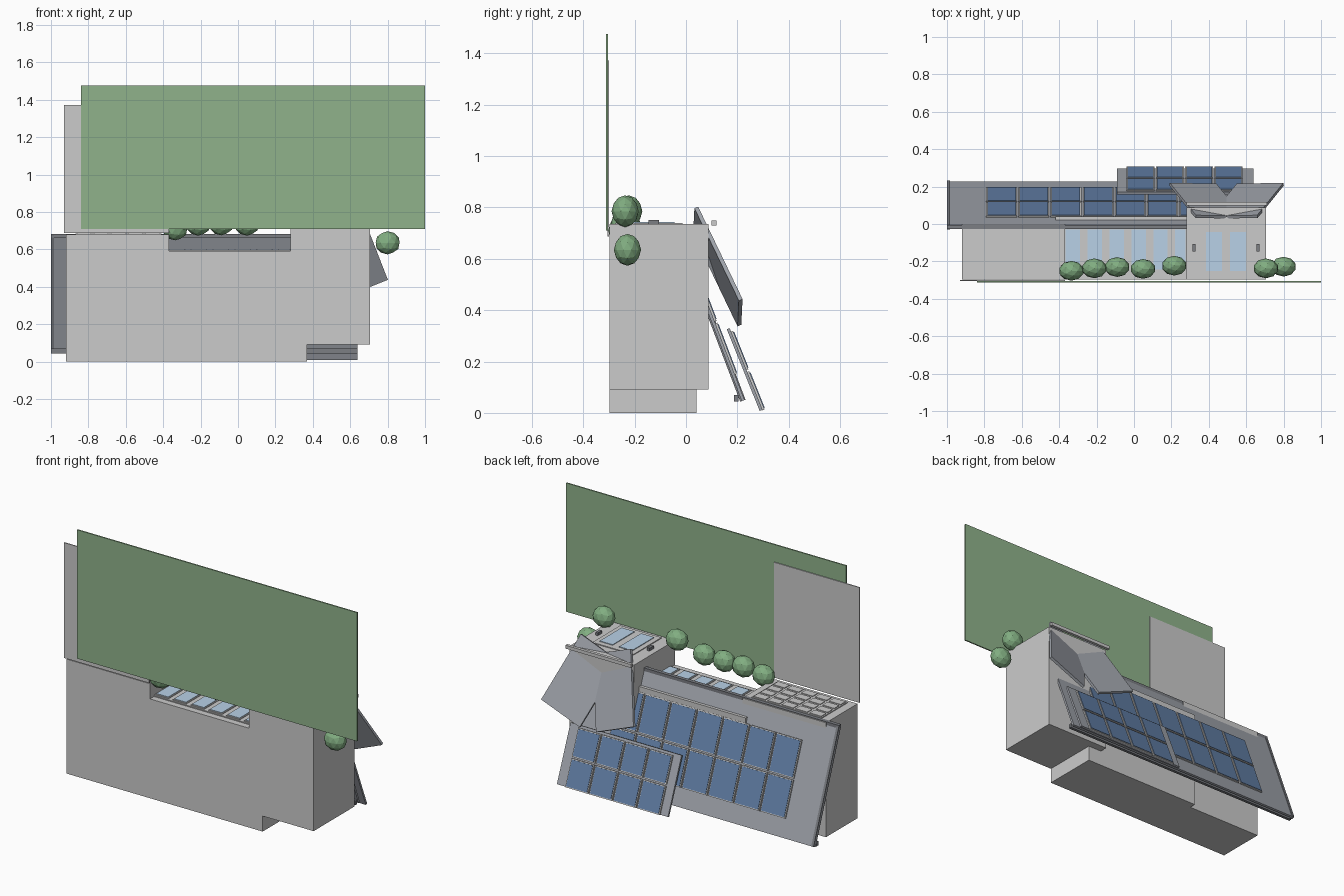
import bpy
from mathutils import Vector, Matrix

if "Cube" in bpy.data.objects:
    bpy.data.objects.remove(bpy.data.objects["Cube"])

# The house lies on its back: +y is the house's up, +z is its street side.


def mat(name, r, g, b):
    m = bpy.data.materials.new(name)
    m.diffuse_color = (r, g, b, 1)
    m.use_nodes = True
    m.node_tree.nodes["Principled BSDF"].inputs["Base Color"].default_value = m.diffuse_color
    return m


WALL = mat("wall", 0.80, 0.81, 0.82)
ROOF = mat("roof", 0.35, 0.37, 0.41)
DARK = mat("dark_trim", 0.20, 0.21, 0.23)
TRIM = mat("grey_trim", 0.62, 0.62, 0.62)
GLASS = mat("glass", 0.48, 0.64, 0.80)
SOLAR = mat("solar", 0.12, 0.21, 0.38)
GRASS = mat("grass", 0.28, 0.45, 0.26)
LEAF = mat("leaf", 0.22, 0.42, 0.22)


def box(name, x, y, z, material, frame=Matrix()):
    """Box from three (min, max) ranges, placed in an optional frame."""
    lo, hi = Vector((x[0], y[0], z[0])), Vector((x[1], y[1], z[1]))
    bpy.ops.mesh.primitive_cube_add(size=1)
    ob = bpy.context.object
    ob.name = name
    ob.data.transform(Matrix.Translation((lo + hi) / 2) @ Matrix.Diagonal((*(hi - lo), 1)))
    ob.data.transform(frame)
    ob.data.materials.append(material)
    return ob


def slope(a, b):
    """Frame with x along the house, y up the slope from a to b, z outward; plus length."""
    a, b = Vector((0, *a)), Vector((0, *b))
    v = (b - a).normalized()
    n = Vector((1, 0, 0)).cross(v)
    if n.z < 0:
        n = -n
    m = Matrix((Vector((1, 0, 0)), v, n)).transposed().to_4x4()
    m.translation = a
    return m, (b - a).length


def solar_array(name, frame, x0, pitch, cols, t0, t1):
    row = (t1 - t0) / 2
    for i in range(cols):
        for j in range(2):
            x, t = x0 + i * pitch, t0 + j * row
            box(name + "_frame", (x, x + pitch - .008), (t + .004, t + row - .004), (.0, .008), TRIM, frame)
            box(name + "_cell", (x + .006, x + pitch - .014), (t + .010, t + row - .010), (.004, .011), SOLAR, frame)


# wall volumes
box("garage", (-.92, -.37), (-.297, 0), (0, .68), WALL)
box("main_house", (-.42, .37), (-.297, .04), (0, .59), WALL)
box("entry_block", (.28, .705), (-.297, .087), (.092, .735), WALL)

# lawn and driveway
box("lawn", (-.84, 1), (-.312, -.304), (.71, 1.475), GRASS)
box("driveway", (-.93, -.37), (-.305, -.299), (.687, 1.372), TRIM)

# main roof with gutters and solar panels
fr, L = slope((-.012, .68), (.228, .05))
box("main_roof", (-1, .64), (0, L), (-.012, 0), ROOF, fr)
box("roof_edge", (-1, -.985), (0, L), (-.018, .004), DARK, fr)
solar_array("main_panel", fr, -.79, .172, 7, .19 * L, .85 * L)
box("front_gutter", (-1, .28), (-.028, -.006), (.663, .683), DARK)
box("back_gutter", (-1, .64), (.186, .204), (.044, .07), DARK)

# raised back roof with solar panels
fr, L = slope((.17, .33), (.298, .012))
box("upper_roof", (-.09, .64), (0, L), (-.012, 0), ROOF, fr)
solar_array("upper_panel", fr, -.04, .157, 4, .03 * L, L + .006)

# two tilted roof wings crossing over the entry block
CX = .495
front_outer, back_outer = Vector((.66, .04, .80)), Vector((.80, .213, .44))
inward = Vector((-.25, -.005, -.10))
quad = [front_outer, back_outer, back_outer + inward, front_outer + inward]
normal = (quad[1] - quad[0]).cross(inward).normalized()
for side, sx in (("right", 1), ("left", -1)):
    pts = [p + normal * o for o in (-.008, .008) for p in quad]
    pts = [(CX + sx * (p.x - CX), p.y, p.z) for p in pts]
    faces = [(3, 2, 1, 0), (4, 5, 6, 7)] + [(i, (i + 1) % 4, (i + 1) % 4 + 4, i + 4) for i in range(4)]
    if sx < 0:
        faces = [f[::-1] for f in faces]
    me = bpy.data.meshes.new("entry_roof_" + side)
    me.from_pydata(pts, [], faces)
    me.materials.append(ROOF)
    bpy.context.collection.objects.link(bpy.data.objects.new(me.name, me))
box("entry_beam", (.28, .71), (.10, .118), (.73, .75), TRIM)

# garage door with raised panels
box("garage_door", (-.87, -.41), (-.275, -.03), (.675, .685), TRIM)
for i in range(5):
    for j in range(4):
        x, y = -.87 + i * .092, -.275 + j * .061
        box("door_panel", (x + .008, x + .084), (y + .007, y + .054), (.683, .689), TRIM)

# window strip of the main house
box("window_frame", (-.37, .28), (-.26, -.02), (.585, .596), TRIM)
for i in range(6):
    x = -.37 + i * .117
    w = min(x + .082, .275)
    box("window_surround", (x - .001, w + .006), (-.25, -.025), (.59, .60), WALL)
    box("window_pane", (x + .005, w), (-.243, -.03), (.592, .603), GLASS)

# entry doors and wall lamps
box("entry_frame", (.355, .625), (-.276, -.014), (.73, .740), TRIM)
for x in (.385, .513):
    box("entry_pane", (x, x + .085), (-.25, -.044), (.732, .744), GLASS)
for x in (.322, .662):
    box("wall_lamp", (x - .008, x + .008), (-.146, -.106), (.73, .752), DARK)

# bushes
for p in ((-.335, -.25, .71), (-.212, -.237, .735), (-.09, -.23, .737), (.048, -.24, .735),
          (.215, -.223, .785), (.705, -.237, .785), (.80, -.228, .635)):
    bpy.ops.mesh.primitive_ico_sphere_add(subdivisions=2, radius=1, location=p)
    ob = bpy.context.object
    ob.name = "bush"
    ob.scale = (.067, .053, .062)
    ob.data.materials.append(LEAF)
